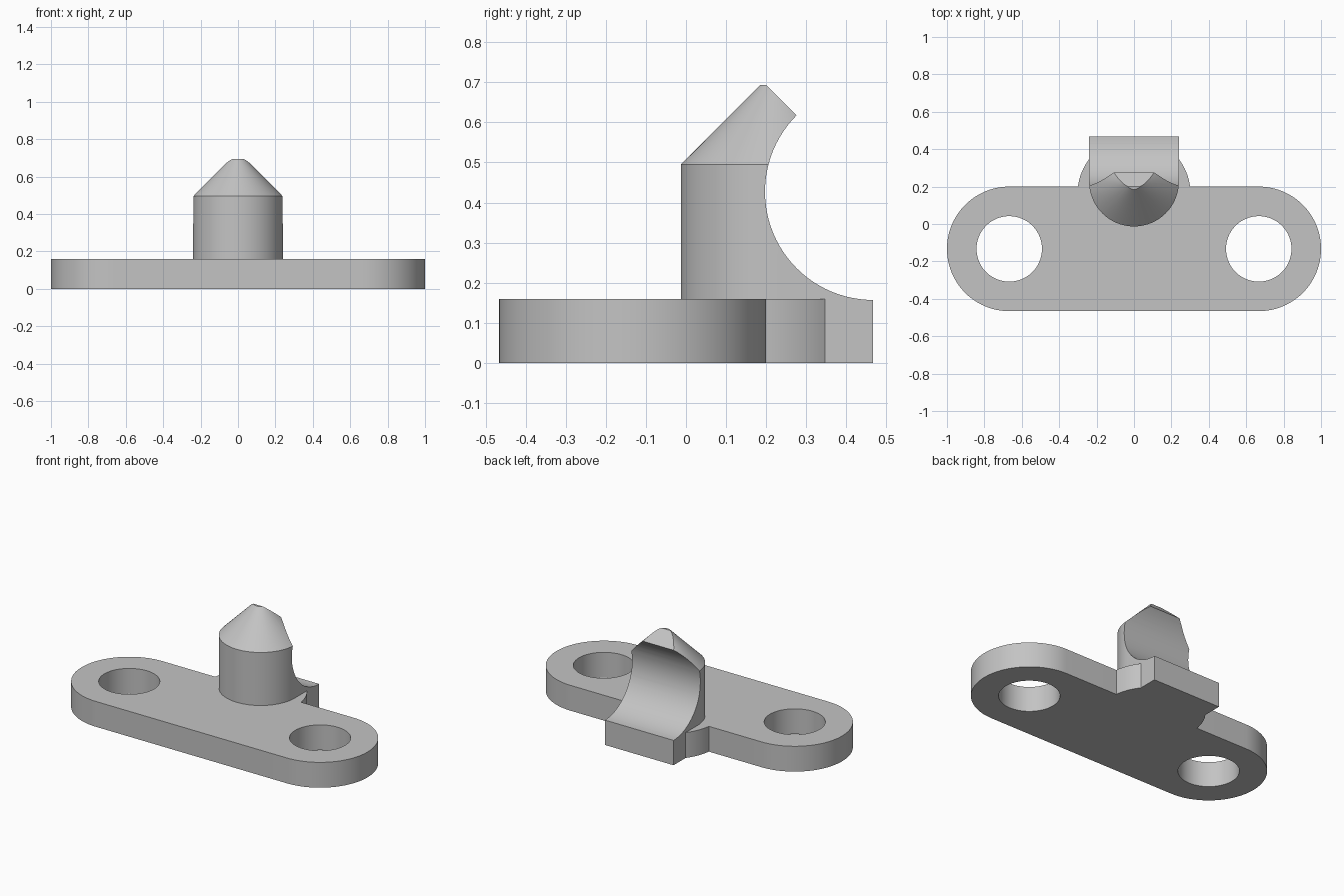
import bpy, bmesh
from math import sin, cos, atan2, radians, sqrt
from mathutils import Matrix, Vector

if "Cube" in bpy.data.objects:
    bpy.data.objects.remove(bpy.data.objects["Cube"], do_unlink=True)

SEG = 96
PLATE_H, SHOULDER, TOP = 0.16, 0.495, 0.693
END_X, MID_Y, END_R = 0.667, -0.133, 0.333
PEG_Y, PEG_R = 0.227, 0.24
BACK_Y = 0.467

grey = bpy.data.materials.new("plain_grey")
grey.use_nodes = True
grey.diffuse_color = (0.55, 0.55, 0.55, 1)
grey.node_tree.nodes["Principled BSDF"].inputs["Base Color"].default_value = grey.diffuse_color


def make_object(name, bm):
    bmesh.ops.recalc_face_normals(bm, faces=bm.faces)
    mesh = bpy.data.meshes.new(name)
    bm.to_mesh(mesh)
    bm.free()
    mesh.materials.append(grey)
    obj = bpy.data.objects.new(name, mesh)
    bpy.context.collection.objects.link(obj)
    return obj


def arc(cx, cy, r, a, b, steps):
    angles = [radians(a + (b - a) * i / steps) for i in range(steps + 1)]
    return [(cx + r * cos(t), cy + r * sin(t)) for t in angles]


def prism(name, outline, z0, z1):
    bm = bmesh.new()
    face = bm.faces.new([bm.verts.new((x, y, z0)) for x, y in outline])
    grown = bmesh.ops.extrude_face_region(bm, geom=[face])["geom"]
    bmesh.ops.translate(bm, vec=(0, 0, z1 - z0),
                        verts=[v for v in grown if isinstance(v, bmesh.types.BMVert)])
    return make_object(name, bm)


def cone(name, r0, r1, depth, matrix):
    bm = bmesh.new()
    bmesh.ops.create_cone(bm, cap_ends=True, segments=SEG, radius1=r0,
                          radius2=r1, depth=depth, matrix=matrix)
    return make_object(name, bm)


def cut(obj, cutters):
    bpy.context.view_layer.objects.active = obj
    for cutter in cutters:
        mod = obj.modifiers.new("cut", "BOOLEAN")
        mod.operation, mod.solver, mod.object = "DIFFERENCE", "EXACT", cutter
        bpy.ops.object.modifier_apply(modifier=mod.name)


# Base plate: rounded ends, curved flange and square rear tongue
FL_Y, FL_R = 0.163, 0.302
a0 = atan2(0.2 - FL_Y, sqrt(FL_R ** 2 - (0.2 - FL_Y) ** 2)) * 180 / 3.14159265
a1 = atan2(sqrt(FL_R ** 2 - PEG_R ** 2), PEG_R) * 180 / 3.14159265
half = arc(END_X, MID_Y, END_R, -90, 90, SEG // 2)
half += arc(0, FL_Y, FL_R, a0, a1, 10) + [(PEG_R, BACK_Y)]
base_plate = prism("base_plate", half + [(-x, y) for x, y in reversed(half)], 0, PLATE_H)

# Upright body: round front, flat sides
outline = arc(0, PEG_Y, PEG_R, 180, 360, SEG // 2) + [(PEG_R, BACK_Y), (-PEG_R, BACK_Y)]
peg_body = prism("peg_body", outline, PLATE_H, SHOULDER)

# Conical tip
peg_tip = cone("peg_tip", PEG_R, PEG_R - (TOP - SHOULDER), TOP - SHOULDER,
               Matrix.Translation((0, PEG_Y, (SHOULDER + TOP) / 2)))

# Cutters: bolt holes, the round rear saddle and the sloped back of the tip
holes = [cone("hole_cutter", 0.175, 0.175, 1, Matrix.Translation((s * END_X, MID_Y, 0)))
         for s in (-1, 1)]
saddle = cone("saddle_cutter", 0.27, 0.27, 1,
              Matrix.Translation((0, BACK_Y, 0.427)) @ Matrix.Rotation(radians(90), 4, "Y"))
bm = bmesh.new()
centre = Vector((0, 0.2, TOP)) + Vector((0, 1, 1)).normalized() * 0.5
bmesh.ops.create_cube(bm, size=1, matrix=Matrix.Translation(centre) @ Matrix.Rotation(radians(45), 4, "X"))
slope = make_object("slope_cutter", bm)

cut(base_plate, holes + [saddle])
cut(peg_body, [saddle])
cut(peg_tip, [slope, saddle])
for cutter in holes + [saddle, slope]:
    bpy.data.objects.remove(cutter, do_unlink=True)

# Smooth curved walls, crisp edges
bpy.ops.object.select_all(action="DESELECT")
for obj in (base_plate, peg_body, peg_tip):
    obj.select_set(True)
bpy.context.view_layer.objects.active = base_plate
bpy.ops.object.shade_smooth_by_angle(angle=radians(20))
